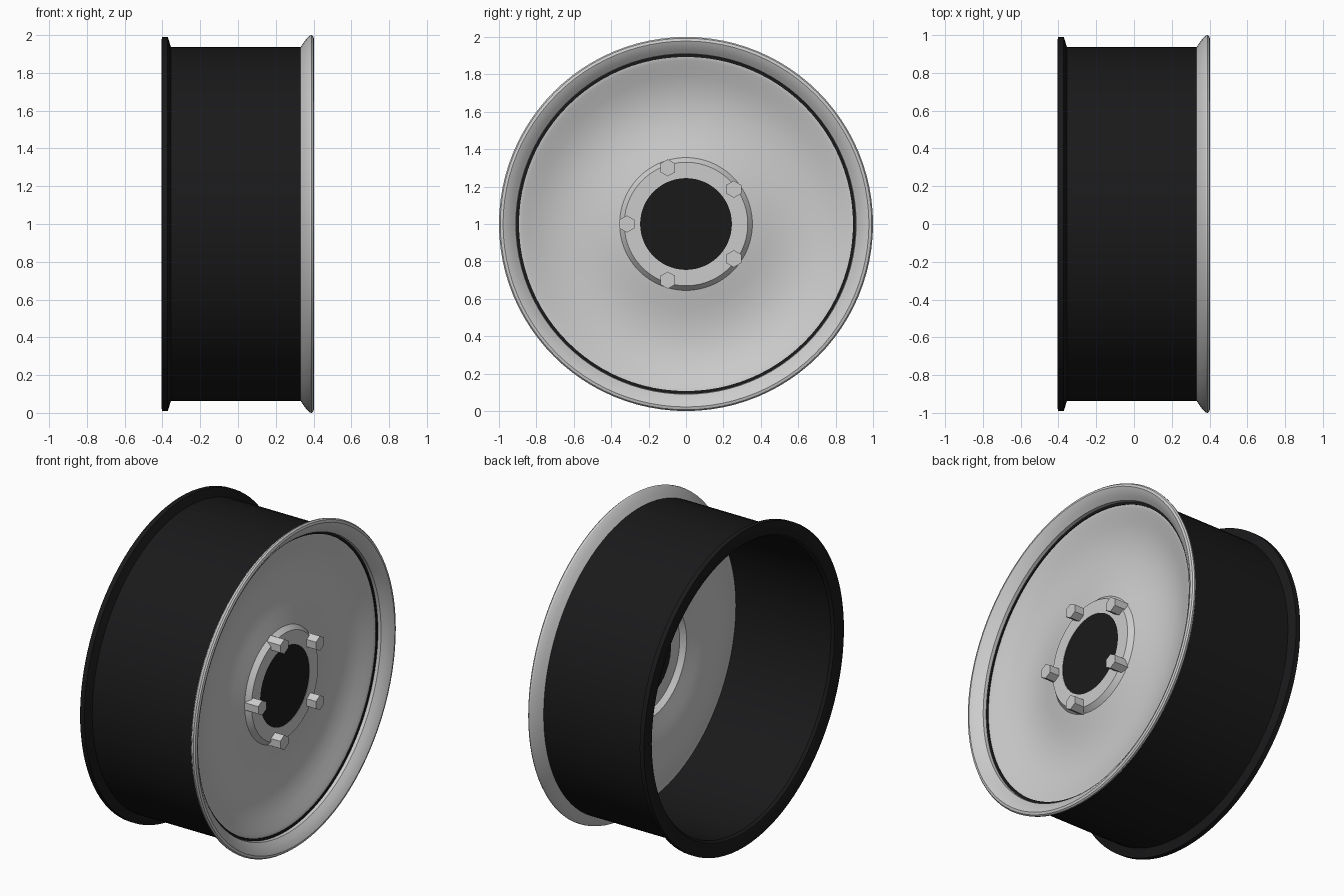
import bpy, bmesh, math
from mathutils import Matrix

if "Cube" in bpy.data.objects:
    bpy.data.objects.remove(bpy.data.objects["Cube"])

CENTRE_Z = 1.0
SEGMENTS = 96

black = bpy.data.materials.new("black_paint")
black.diffuse_color = (0.01, 0.01, 0.011, 1)
black.use_nodes = True
black.node_tree.nodes["Principled BSDF"].inputs["Base Color"].default_value = black.diffuse_color


def finish(bm, name, mat=None, smooth=True):
    bmesh.ops.recalc_face_normals(bm, faces=bm.faces)
    mesh = bpy.data.meshes.new(name)
    bm.to_mesh(mesh)
    bm.free()
    obj = bpy.data.objects.new(name, mesh)
    bpy.context.collection.objects.link(obj)
    obj.location.z = CENTRE_Z
    if mat:
        mesh.materials.append(mat)
    if smooth:
        bpy.ops.object.select_all(action='DESELECT')
        obj.select_set(True)
        bpy.context.view_layer.objects.active = obj
        bpy.ops.object.shade_smooth_by_angle(angle=math.radians(30))
    return obj


def lathe(name, profile, mat=None):
    """Spin a closed (x, radius) outline around the x axis."""
    bm = bmesh.new()
    rings = []
    for i in range(SEGMENTS):
        a = 2 * math.pi * i / SEGMENTS
        rings.append([bm.verts.new((x, r * math.cos(a), r * math.sin(a)))
                      for x, r in profile])
    n = len(profile)
    for i in range(SEGMENTS):
        p, q = rings[i], rings[(i + 1) % SEGMENTS]
        for j in range(n):
            k = (j + 1) % n
            bm.faces.new((p[j], p[k], q[k], q[j]))
    return finish(bm, name, mat)


def cylinder(name, x0, x1, radius, sides, y=0, z=0, mat=None, smooth=True):
    """Capped cylinder lying along x."""
    bm = bmesh.new()
    m = Matrix.Translation(((x0 + x1) / 2, y, z)) @ Matrix.Rotation(math.pi / 2, 4, 'Y')
    if sides == 6:
        m = m @ Matrix.Rotation(math.pi / 2, 4, 'Z')
    bmesh.ops.create_cone(bm, cap_ends=True, segments=sides, radius1=radius,
                          radius2=radius, depth=x1 - x0, matrix=m)
    return finish(bm, name, mat, smooth)


# Black barrel with rear flange
lathe("rim_barrel", [
    (0.335, 0.937), (-0.355, 0.937), (-0.372, 0.99), (-0.402, 0.99),
    (-0.405, 0.97), (-0.403, 0.93), (-0.396, 0.905), (-0.38, 0.893),
    (0.335, 0.893)], black)

# Front lip, dished disc and raised hub, front outline then back outline
lathe("wheel_face", [
    (0.33, 0.935), (0.35, 0.965), (0.367, 0.986), (0.38, 0.998),
    (0.39, 1.0), (0.399, 0.993), (0.403, 0.978), (0.395, 0.96),
    (0.375, 0.932), (0.355, 0.91), (0.33, 0.907), (0.33, 0.89),
    (0.325, 0.875), (0.312, 0.84), (0.292, 0.79), (0.273, 0.73),
    (0.26, 0.66), (0.257, 0.59), (0.262, 0.52), (0.274, 0.45),
    (0.287, 0.395), (0.295, 0.355), (0.325, 0.33), (0.325, 0.245),
    (0.275, 0.245), (0.275, 0.33), (0.245, 0.355), (0.237, 0.395),
    (0.224, 0.45), (0.212, 0.52), (0.207, 0.59), (0.21, 0.66),
    (0.223, 0.73), (0.242, 0.79), (0.262, 0.84), (0.28, 0.89),
    (0.28, 0.915), (0.33, 0.915)])

# Black centre cap filling the hub hole
cylinder("centre_cap", 0.275, 0.323, 0.247, SEGMENTS, mat=black)

# Five hexagonal lug nuts
for i in range(5):
    a = math.radians(36 + 72 * i)
    cylinder(f"lug_nut_{i + 1}", 0.28, 0.39, 0.046, 6,
             0.316 * math.cos(a), 0.316 * math.sin(a), smooth=False)
